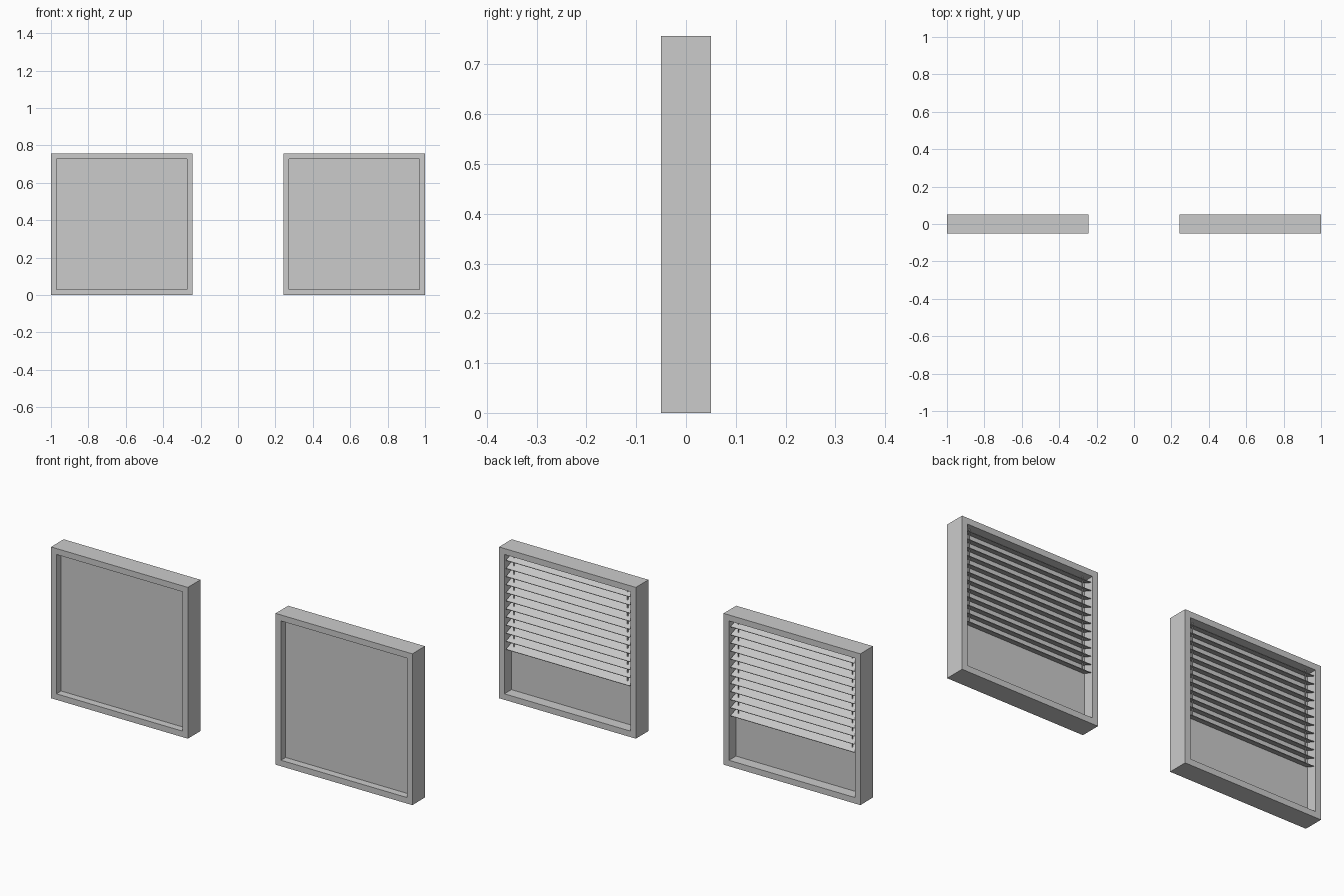
import bpy, bmesh, math

if "Cube" in bpy.data.objects:
    bpy.data.objects.remove(bpy.data.objects["Cube"])

W = 0.757      # outer size of a window
B = 0.03       # frame border
D = 0.05       # half depth
CX = 0.6215    # window centre offset


def box(name, centre, size, tilt=0.0):
    bpy.ops.mesh.primitive_cube_add(size=1, location=centre, rotation=(tilt, 0, 0))
    ob = bpy.context.object
    ob.name = name
    ob.scale = size
    return ob


def frame(name, cx):
    # square ring profile with mitred corners, extruded through the depth
    bm = bmesh.new()
    rings = []
    for y in (-D, D):
        for inset in (0, B):
            h = W / 2 - inset
            rings.append([bm.verts.new((sx * h, y, sz * h + W / 2))
                          for sx, sz in ((-1, -1), (1, -1), (1, 1), (-1, 1))])
    fo, fi, bo, bi = rings
    for a, b in ((fo, fi), (fi, bi), (bi, bo), (bo, fo)):
        for i in range(4):
            j = (i + 1) % 4
            bm.faces.new((a[i], a[j], b[j], b[i]))
    bmesh.ops.recalc_face_normals(bm, faces=bm.faces)
    me = bpy.data.meshes.new(name)
    bm.to_mesh(me)
    bm.free()
    ob = bpy.data.objects.new(name, me)
    ob.location.x = cx
    bpy.context.collection.objects.link(ob)


for side, cx in (("left", -CX), ("right", CX)):
    frame(side + "_window_frame", cx)
    inner = W - 2 * B
    # glass pane
    box(side + "_pane", (cx, -0.009, W / 2), (inner, 0.008, inner))
    # blind slats, sloping down towards the back
    for i in range(12):
        box(f"{side}_slat_{i + 1}", (cx, 0.022, 0.707 - 0.0405 * i),
            (inner - 0.012, 0.052, 0.003), -math.radians(21))
    # lift cords
    for s in (-1, 1):
        box(f"{side}_cord", (cx + s * 0.315, 0.022, 0.494), (0.004, 0.004, 0.465))
